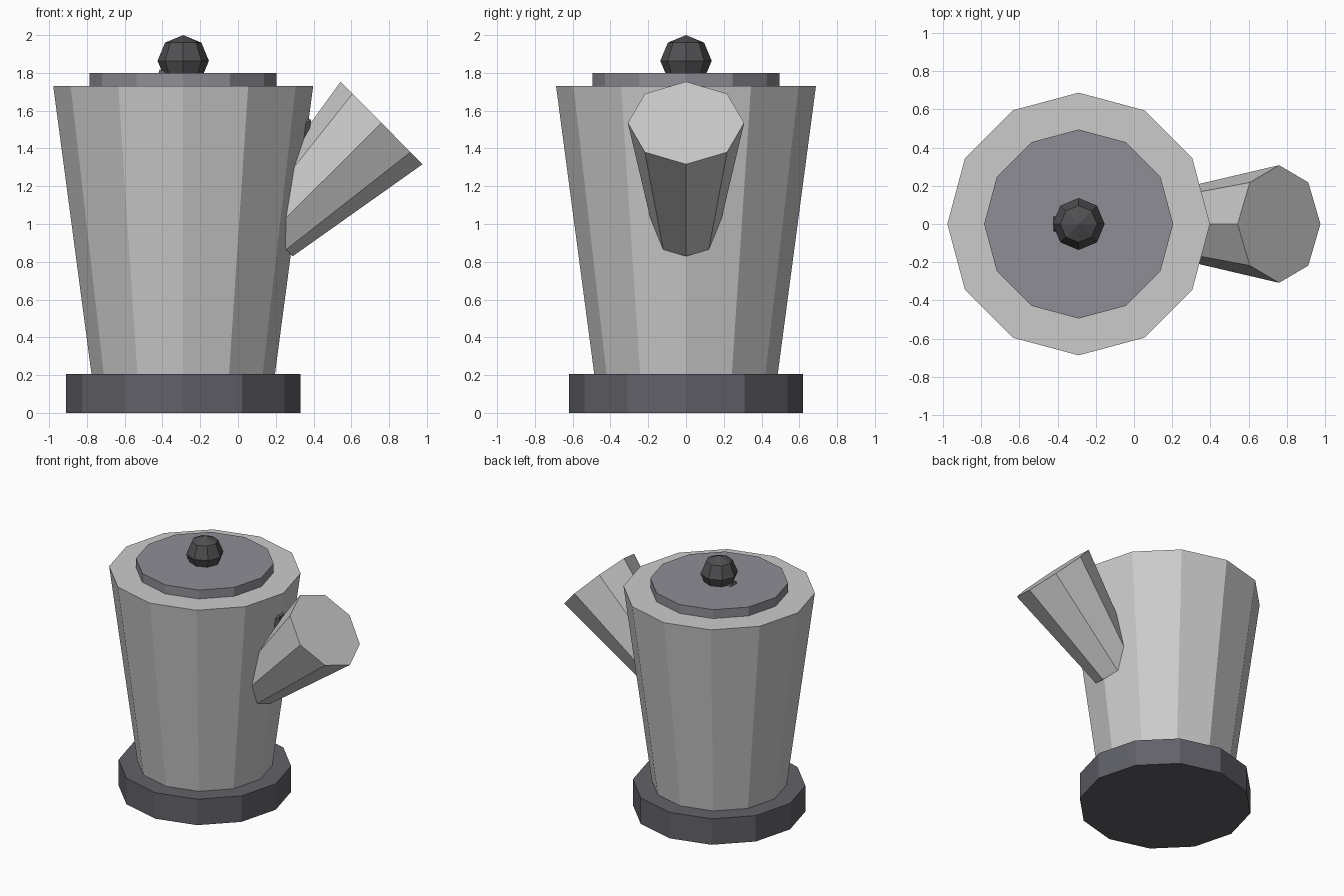
import bpy
import math
from mathutils import Vector

if "Cube" in bpy.data.objects:
    bpy.data.objects.remove(bpy.data.objects["Cube"])

CX = -0.29  # axis of the pot


def material(name, colour):
    m = bpy.data.materials.new(name)
    m.diffuse_color = (*colour, 1)
    m.use_nodes = True
    m.node_tree.nodes["Principled BSDF"].inputs["Base Color"].default_value = m.diffuse_color
    return m


def frustum(name, start, end, r1, r2, sides, mat=None):
    """Closed, flat-faced cone section running from start to end."""
    a, b = Vector(start), Vector(end)
    d = b - a
    tilt = math.atan2(d.x, d.z)
    bpy.ops.mesh.primitive_cone_add(vertices=sides, radius1=r1, radius2=r2,
                                    depth=d.length, location=(a + b) / 2,
                                    rotation=(0, tilt, 0))
    ob = bpy.context.object
    ob.name = name
    if mat:
        ob.data.materials.append(mat)
    return ob


dark = material("dark_grey", (0.12, 0.12, 0.14))
lid_grey = material("lid_grey", (0.27, 0.27, 0.30))
black = material("knob_grey", (0.08, 0.08, 0.085))

# Base, tapered body and lid
frustum("base", (CX, 0, 0), (CX, 0, 0.205), 0.62, 0.62, 12, dark)
frustum("body", (CX, 0, 0.2), (CX, 0, 1.73), 0.485, 0.688, 12)
frustum("lid", (CX, 0, 1.73), (CX, 0, 1.8), 0.495, 0.495, 12, lid_grey)

# Knob
bpy.ops.mesh.primitive_uv_sphere_add(segments=8, ring_count=4, radius=0.136,
                                     location=(CX, 0, 1.864))
knob = bpy.context.object
knob.name = "knob"
knob.data.materials.append(black)

# Spout flaring out at 45 degrees
frustum("spout", (0.17, 0, 0.95), (0.76, 0, 1.535), 0.17, 0.308, 8)

# Handle: bent bar mostly buried in the body, its corners just breaking out
path = [(-0.43, 0, 1.77), (0.345, 0, 1.525), (0.18, 0, 0.56), (-0.3, 0, 0.4)]
curve = bpy.data.curves.new("handle", 'CURVE')
curve.dimensions = '3D'
curve.bevel_depth = 0.058
curve.bevel_resolution = 1
curve.use_fill_caps = True
spline = curve.splines.new('POLY')
spline.points.add(len(path) - 1)
for p, co in zip(spline.points, path):
    p.co = (*co, 1)
spline.use_smooth = False
curve.materials.append(dark)
handle = bpy.data.objects.new("handle", curve)
bpy.context.collection.objects.link(handle)
